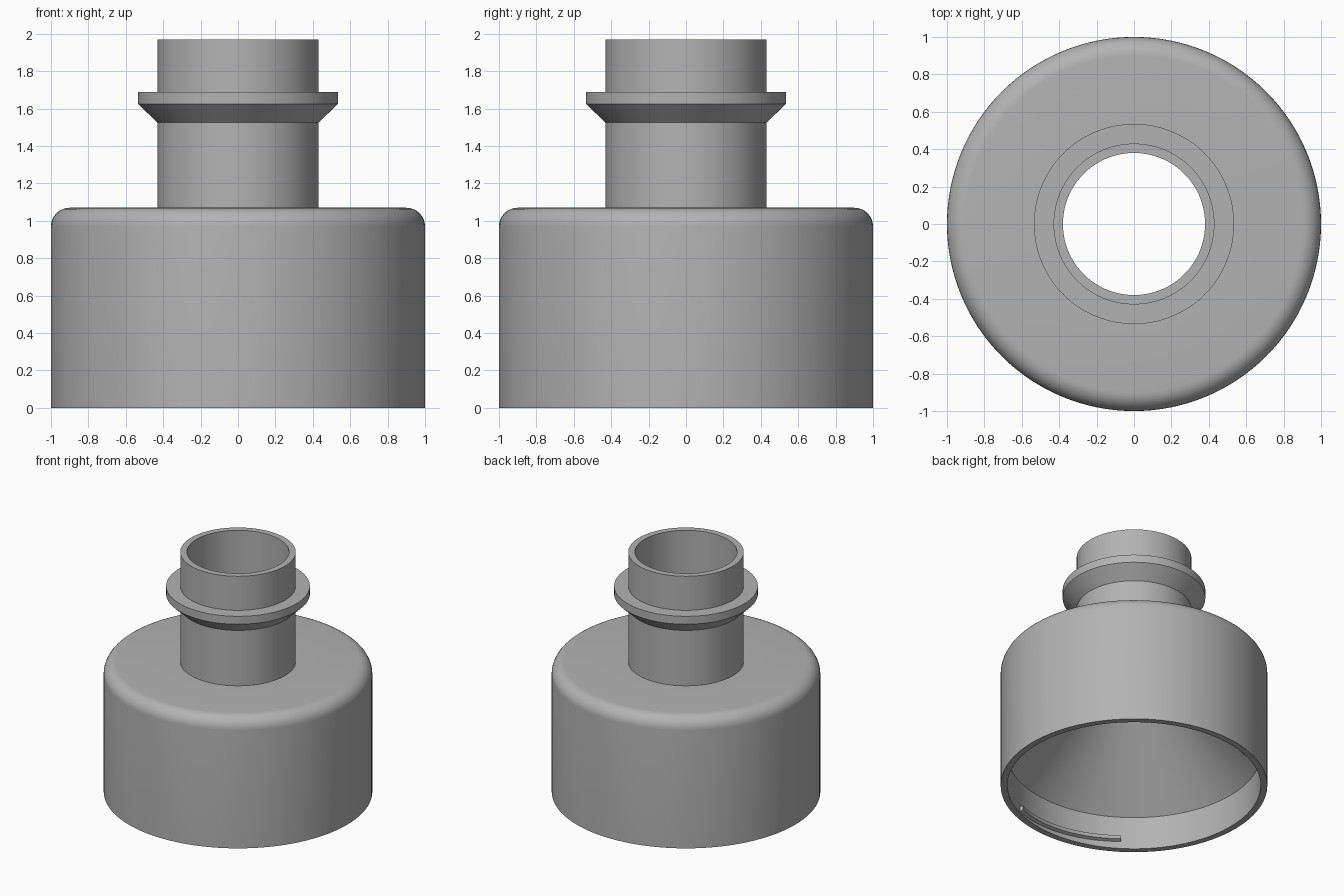
import bpy
import bmesh
from math import cos, sin, pi, radians

cube = bpy.data.objects.get("Cube")
if cube:
    bpy.data.objects.remove(cube, do_unlink=True)

grey = bpy.data.materials.new("plain grey")
grey.use_nodes = True
colour = (0.45, 0.45, 0.45, 1)
grey.diffuse_color = colour
grey.node_tree.nodes["Principled BSDF"].inputs["Base Color"].default_value = colour


def sweep(name, rings, closed):
    """Skin a list of closed cross-sections; cap the ends unless the loop closes."""
    bm = bmesh.new()
    loops = [[bm.verts.new(p) for p in ring] for ring in rings]
    n = len(loops[0])
    for i in range(len(loops) if closed else len(loops) - 1):
        a, b = loops[i], loops[(i + 1) % len(loops)]
        for j in range(n):
            k = (j + 1) % n
            bm.faces.new((a[j], b[j], b[k], a[k]))
    if not closed:
        bm.faces.new(loops[0])
        bm.faces.new(loops[-1])
    bmesh.ops.recalc_face_normals(bm, faces=bm.faces)
    mesh = bpy.data.meshes.new(name)
    bm.to_mesh(mesh)
    bm.free()
    mesh.materials.append(grey)
    obj = bpy.data.objects.new(name, mesh)
    bpy.context.collection.objects.link(obj)
    bpy.ops.object.select_all(action="DESELECT")
    obj.select_set(True)
    bpy.context.view_layer.objects.active = obj
    bpy.ops.object.shade_smooth_by_angle(angle=radians(30))
    return obj


def section(profile, angle, lift=0):
    return [(r * cos(angle), r * sin(angle), z + lift) for r, z in profile]


# Hollow adapter: body with rounded shoulder, neck, flange and funnel inside
body_r, body_top, fillet = 1.0, 1.07, 0.1
neck_r, bore_r, socket_r, top = 0.43, 0.38, 0.95, 1.97
shoulder = [(body_r - fillet + fillet * cos(t * pi / 16),
             body_top - fillet + fillet * sin(t * pi / 16)) for t in range(9)]
flange = [(neck_r, 1.525), (0.535, 1.625), (0.535, 1.69), (neck_r, 1.69)]
funnel = [(bore_r, 0.84), (socket_r, 0.27)]
profile = ([(body_r, 0)] + shoulder + [(neck_r, body_top)] + flange
           + [(neck_r, top), (bore_r, top)] + funnel + [(socket_r, 0)])
segments = 128
sweep("adapter_shell",
      [section(profile, 2 * pi * i / segments) for i in range(segments)], True)

# Ramped locking ridges inside the socket
ridge = [(0.96, -0.03), (0.925, -0.015), (0.925, 0.015), (0.96, 0.03)]
steps = 24
for name, turn in (("front_ridge", 0), ("back_ridge", pi)):
    sweep(name, [section(ridge, turn + radians(-66 - 58 * i / steps),
                         0.04 + 0.045 * i / steps) for i in range(steps + 1)], False)
